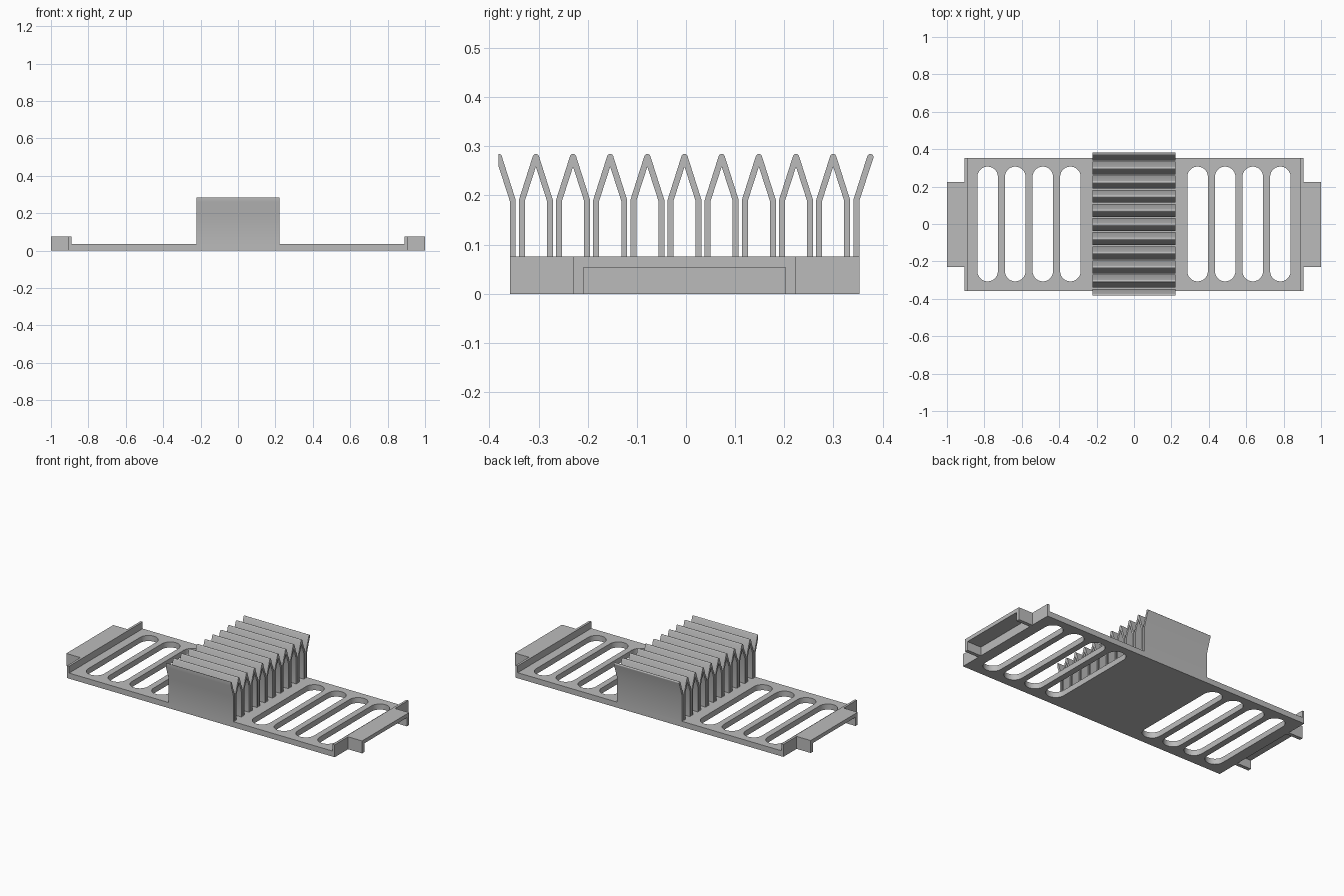
import bpy, bmesh
from math import sin, cos, pi, radians
from mathutils import Matrix

if "Cube" in bpy.data.objects:
    bpy.data.objects.remove(bpy.data.objects["Cube"])

grey = bpy.data.materials.new("plain_grey")
grey.use_nodes = True
grey.diffuse_color = (0.5, 0.5, 0.5, 1)
grey.node_tree.nodes["Principled BSDF"].inputs["Base Color"].default_value = (0.5, 0.5, 0.5, 1)

YC = -0.003            # centre line of the tray
HALF_Y = 0.3555        # half depth of the plate
END_X = 0.905          # outer face of the end walls
PLATE_TOP, WALL_TOP = 0.034, 0.076
FLAT = Matrix.Identity(4)
# profile drawn in y-z and extruded along x
SIDE = Matrix(((0, 0, 1, 0), (1, 0, 0, 0), (0, 1, 0, 0), (0, 0, 0, 1)))


def prism(name, loops, start, end, frame):
    """Extrude closed outlines (inner loops become holes) from start to end."""
    curve = bpy.data.curves.new(name, "CURVE")
    curve.dimensions = "2D"
    curve.fill_mode = "BOTH"
    curve.extrude = (end - start) / 2
    for loop in loops:
        spline = curve.splines.new("POLY")
        spline.points.add(len(loop) - 1)
        for point, (u, v) in zip(spline.points, loop):
            point.co = (u, v, 0, 1)
        spline.use_cyclic_u = True
        spline.use_smooth = False
    temp = bpy.data.objects.new(name + "_outline", curve)
    mesh = bpy.data.meshes.new_from_object(temp)
    bpy.data.objects.remove(temp)
    bpy.data.curves.remove(curve)
    bm = bmesh.new()
    bm.from_mesh(mesh)
    bmesh.ops.remove_doubles(bm, verts=bm.verts, dist=1e-5)
    bm.transform(frame @ Matrix.Translation((0, 0, (start + end) / 2)))
    bmesh.ops.recalc_face_normals(bm, faces=bm.faces)
    bm.to_mesh(mesh)
    bm.free()
    mesh.name = name
    mesh.materials.clear()
    mesh.materials.append(grey)
    obj = bpy.data.objects.new(name, mesh)
    bpy.context.collection.objects.link(obj)
    bpy.ops.object.select_all(action="DESELECT")
    obj.select_set(True)
    bpy.context.view_layer.objects.active = obj
    bpy.ops.object.shade_smooth_by_angle(angle=radians(30))
    return obj


def rect(u0, u1, v0, v1):
    return [(u0, v0), (u1, v0), (u1, v1), (u0, v1)]


def arc(u, v, r, a0, a1, steps):
    angles = [radians(a0 + (a1 - a0) * i / steps) for i in range(steps + 1)]
    return [(u + r * cos(a), v + r * sin(a)) for a in angles]


# Slotted base plate
def slot(x, r=0.055, reach=0.307):
    return (arc(x, reach - r, r, 0, 180, 14)
            + arc(x, r - reach, r, 180, 360, 14))


loops = [rect(-END_X, END_X, YC - HALF_Y, YC + HALF_Y)]
for i in range(4):
    for side in (-1, 1):
        loops.append(slot(side * (0.34 + i * 0.1475)))
prism("base_plate", loops, 0, PLATE_TOP, FLAT)

# End walls and the open handle tabs outside them
tab, leg, roof = 0.227, 0.0215, 0.053
tab_outline = [(YC - tab, 0), (YC - tab + leg, 0), (YC - tab + leg, roof),
               (YC + tab - leg, roof), (YC + tab - leg, 0), (YC + tab, 0),
               (YC + tab, WALL_TOP), (YC - tab, WALL_TOP)]
wall_outline = rect(YC - HALF_Y, YC + HALF_Y, 0, WALL_TOP)
for name, side in (("left", 1), ("right", -1)):
    for part, outline, a, b in (("end_wall", wall_outline, 0.891, END_X),
                                ("handle_tab", tab_outline, END_X, 1.0)):
        lo, hi = sorted((side * a, side * b))
        prism(f"{name}_{part}", [outline], lo, hi, SIDE)

# Folded fins: two upright legs that lean together into a rounded ridge
FOOT, ELBOW, TIP, R = 0.02, 0.19, 0.278, 0.0065
INNER, OUTER, APEX = 0.0225, 0.0345, 0.2585
PITCH, FIN_X = 0.0756, 0.2206
foot_inner = [(INNER, FOOT), (INNER, ELBOW - 0.001)]
foot_outer = [(OUTER, ELBOW + 0.001), (OUTER, FOOT)]

half_cut = foot_inner + [(0, APEX)] + arc(0, TIP, R, 90, 18, 5) + foot_outer
half_round = foot_inner + arc(0, TIP, R, 198, 18, 10) + foot_outer
whole = (foot_inner + [(0, APEX)] + [(-u, v) for u, v in reversed(foot_inner)]
         + [(-u, v) for u, v in reversed(foot_outer)]
         + arc(0, TIP, R, 162, 18, 10) + foot_outer)


def fin(name, outline, index, flip=1):
    y = YC + index * PITCH
    prism(name, [[(y + flip * u, v) for u, v in outline]], -FIN_X, FIN_X, SIDE)


for i in range(-4, 5):
    fin(f"fin_{i + 5}", whole, i)
fin("front_half_fin", half_cut, -5)
fin("back_half_fin", half_round, 5, -1)
